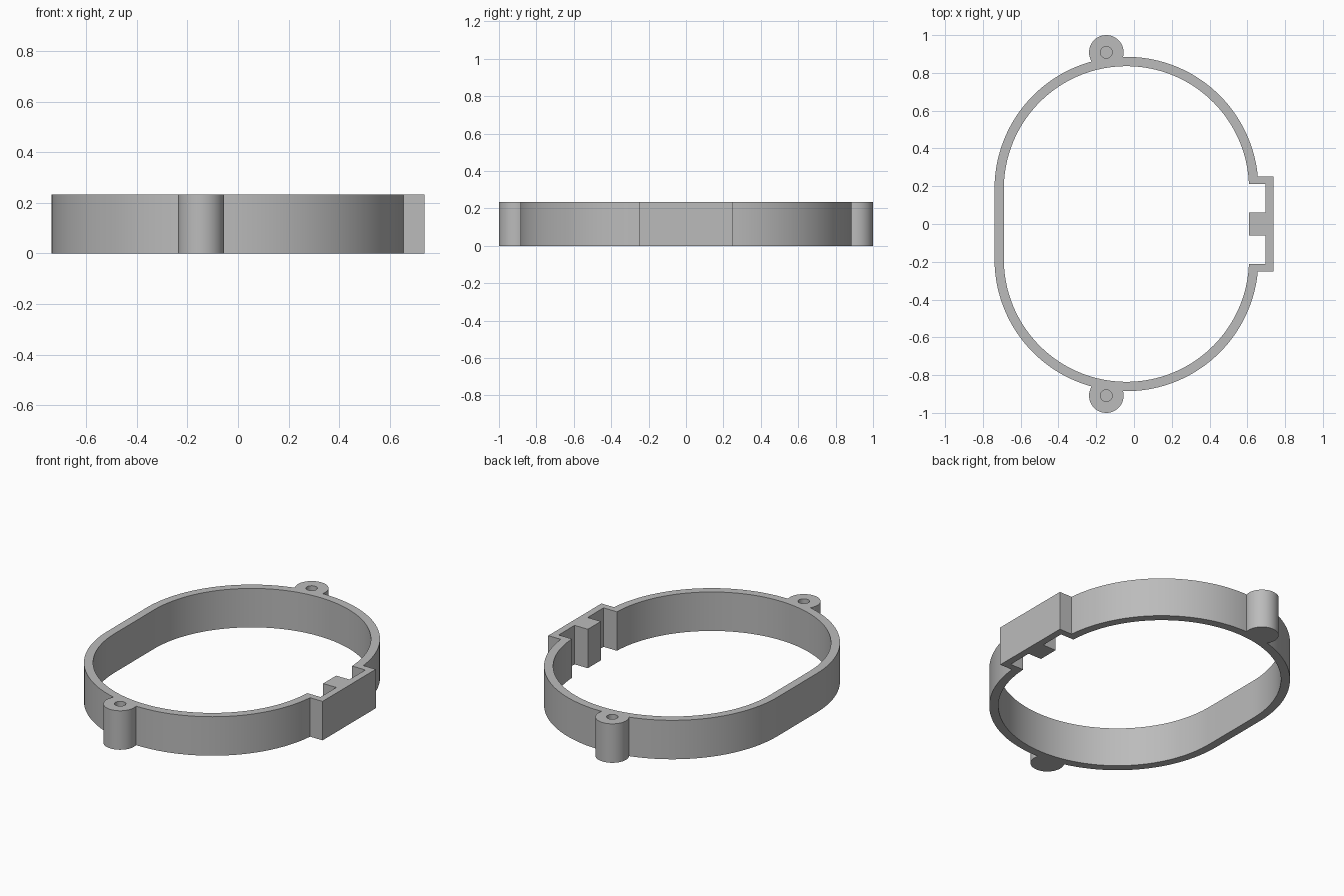
import bpy, bmesh, math
from math import cos, sin, atan2, acos, pi, hypot

if "Cube" in bpy.data.objects:
    bpy.data.objects.remove(bpy.data.objects["Cube"])

H = 0.234                                # height of the whole part
CX, CY, R_OUT, R_IN = -0.04, 0.1865, 0.6985, 0.649
LX, LY, LR, HOLE_R = -0.1465, 0.9085, 0.0915, 0.031
HOLE_FLOOR = 0.06


def arc(x, y, r, a0, a1, n):
    return [(x + r * cos(a0 + (a1 - a0) * i / n),
             y + r * sin(a0 + (a1 - a0) * i / n)) for i in range(n + 1)]


def mirrored(half):
    """Close a half outline (right to left, y > 0) by mirroring it in y."""
    return half + [(x, -y) for x, y in reversed(half)]


# Outer outline: clip box corner, arc, screw lug, arc, flat left side
dx, dy = LX - CX, LY - CY
d, toward = hypot(dx, dy), atan2(dy, dx)
ring_half = acos((d * d + R_OUT ** 2 - LR ** 2) / (2 * d * R_OUT))
lug_half = acos((d * d + LR ** 2 - R_OUT ** 2) / (2 * d * LR))
box_y = 0.2525
start = math.asin((box_y - CY) / R_OUT)
outer = mirrored(
    [(0.7385, box_y)]
    + arc(CX, CY, R_OUT, start, toward - ring_half, 40)
    + arc(LX, LY, LR, toward - pi + lug_half, toward + pi - lug_half, 40)[1:-1]
    + arc(CX, CY, R_OUT, toward + ring_half, pi, 40))

# Inner outline: centre rib, notch, arc, flat left side
notch_y = 0.213
start = math.asin((notch_y - CY) / R_IN)
inner = mirrored(
    [(0.609, 0.062), (0.697, 0.062), (0.697, notch_y)]
    + arc(CX, CY, R_IN, start, pi, 72))

# Blind screw holes
holes = [arc(LX, s * LY, HOLE_R, 0, 2 * pi, 32)[:-1] for s in (1, -1)]

bm = bmesh.new()


def loop(points, z):
    vs = [bm.verts.new((x, y, z)) for x, y in points]
    es = [bm.edges.new((vs[i - 1], vs[i])) for i in range(len(vs))]
    return vs, es


def wall(points, z0, z1):
    lo, hi = loop(points, z0), loop(points, z1)
    for i in range(len(points)):
        bm.faces.new((lo[0][i - 1], lo[0][i], hi[0][i], hi[0][i - 1]))
    return lo, hi


def cap(edges, up):
    res = bmesh.ops.triangle_fill(bm, use_beauty=True, use_dissolve=False,
                                  edges=edges, normal=(0, 0, up))
    return [g for g in res["geom"] if isinstance(g, bmesh.types.BMFace)]


# Walls, then flat caps joining them
out_lo, out_hi = wall(outer, 0, H)
in_lo, in_hi = wall(inner, 0, H)
top_edges = out_hi[1] + in_hi[1]
for h in holes:
    lo, hi = wall(h, HOLE_FLOOR, H)
    bm.faces.new(lo[0])
    top_edges += hi[1]
cap(top_edges, 1)
cap(out_lo[1] + in_lo[1], -1)
bmesh.ops.recalc_face_normals(bm, faces=bm.faces[:])

mesh = bpy.data.meshes.new("mounting_ring")
bm.to_mesh(mesh)
bm.free()
ring = bpy.data.objects.new("mounting_ring", mesh)
bpy.context.collection.objects.link(ring)

grey = bpy.data.materials.new("plain grey")
grey.diffuse_color = (0.5, 0.5, 0.5, 1)
grey.use_nodes = True
grey.node_tree.nodes["Principled BSDF"].inputs["Base Color"].default_value = grey.diffuse_color
mesh.materials.append(grey)

bpy.context.view_layer.objects.active = ring
ring.select_set(True)
bpy.ops.object.shade_smooth_by_angle(angle=math.radians(30))
